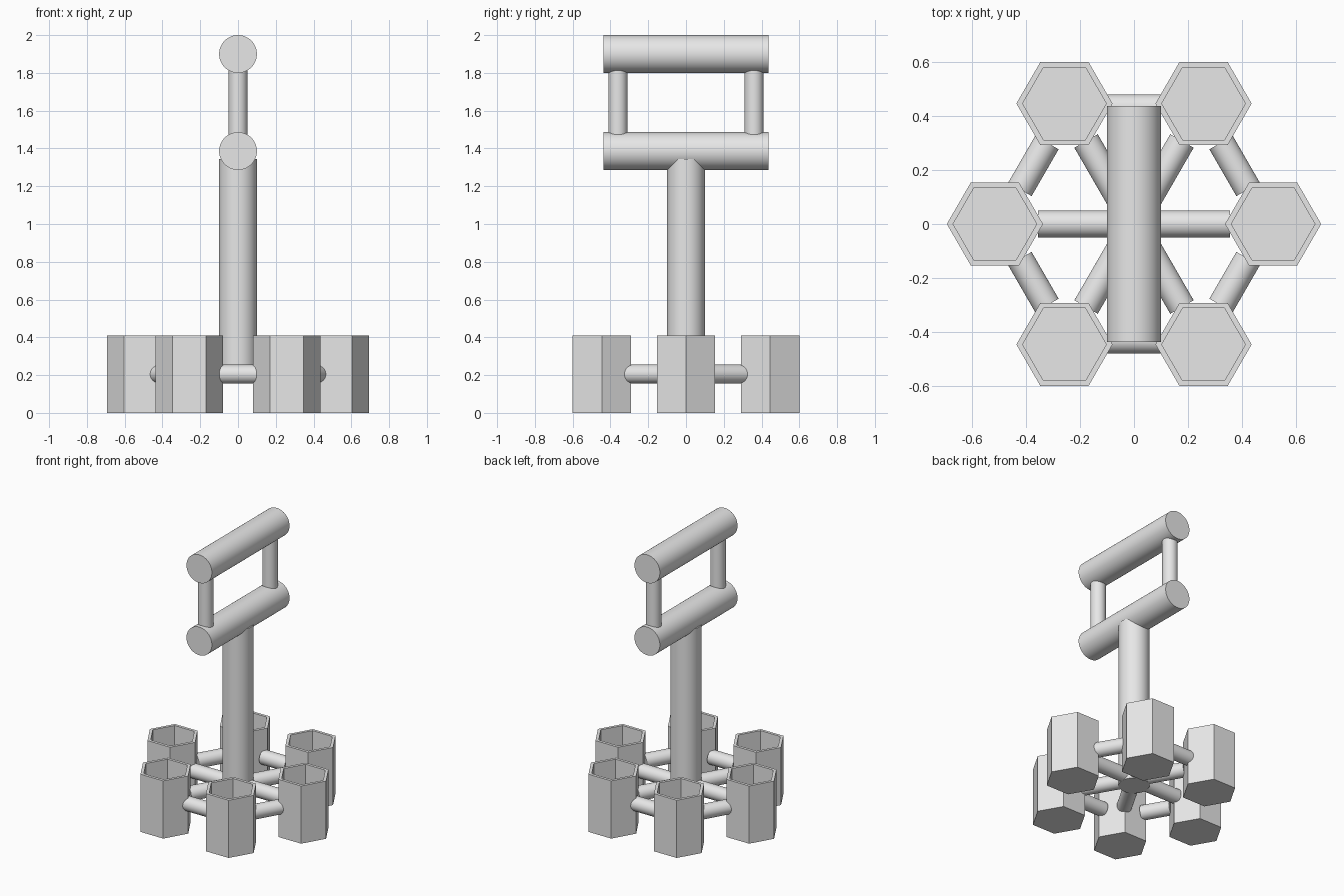
import bpy
import bmesh
from math import radians, cos, sin
from mathutils import Vector, Matrix

default = bpy.data.objects.get("Cube")
if default:
    bpy.data.objects.remove(default, do_unlink=True)

# Single plain grey for everything
grey = bpy.data.materials.new("light grey")
grey.use_nodes = True
colour = (0.8, 0.8, 0.8, 1)
grey.diffuse_color = colour
grey.node_tree.nodes["Principled BSDF"].inputs["Base Color"].default_value = colour

BAR_R, ROD_R = 0.1, 0.05
CUP_H, CUP_R, CUP_RING = 0.41, 0.178, 0.515
WALL, FLOOR = 0.02, 0.02
ROD_Z = CUP_H / 2
LOW_Z, TOP_Z, BAR_Y = 1.386, 1.9, 0.436


def add_object(name, bm, smooth):
    mesh = bpy.data.meshes.new(name)
    bm.to_mesh(mesh)
    bm.free()
    mesh.materials.append(grey)
    obj = bpy.data.objects.new(name, mesh)
    bpy.context.collection.objects.link(obj)
    if smooth:
        bpy.ops.object.select_all(action="DESELECT")
        obj.select_set(True)
        bpy.context.view_layer.objects.active = obj
        bpy.ops.object.shade_smooth_by_angle(angle=radians(30))
    return obj


def cylinder(name, start, end, radius):
    """Capped round bar between two points."""
    start, end = Vector(start), Vector(end)
    axis = end - start
    turn = axis.to_track_quat("Z", "Y").to_matrix().to_4x4()
    bm = bmesh.new()
    bmesh.ops.create_cone(bm, cap_ends=True, segments=64, radius1=radius,
                          radius2=radius, depth=axis.length,
                          matrix=Matrix.Translation((start + end) / 2) @ turn)
    return add_object(name, bm, True)


def hex_cup(name, x, y):
    """Open hexagonal cup with a thin wall and closed floor."""
    bm = bmesh.new()
    ring = [bm.verts.new((x + CUP_R * cos(radians(60 * i)),
                          y + CUP_R * sin(radians(60 * i)), 0)) for i in range(6)]
    base = bm.faces.new(ring)
    solid = bmesh.ops.extrude_face_region(bm, geom=[base], use_keep_orig=True)
    bmesh.ops.translate(bm, vec=(0, 0, CUP_H),
                        verts=[v for v in solid["geom"] if isinstance(v, bmesh.types.BMVert)])
    bmesh.ops.recalc_face_normals(bm, faces=bm.faces)
    top = max(bm.faces, key=lambda f: f.calc_center_median().z)
    bmesh.ops.inset_region(bm, faces=[top], thickness=WALL, use_even_offset=True)
    well = bmesh.ops.extrude_discrete_faces(bm, faces=[top])["faces"][0]
    bmesh.ops.translate(bm, vec=(0, 0, FLOOR - CUP_H), verts=well.verts)
    return add_object(name, bm, False)


# Central post and handle
cylinder("post", (0, 0, ROD_Z - ROD_R), (0, 0, 1.345), BAR_R)
cylinder("lower_handle_bar", (0, -BAR_Y, LOW_Z), (0, BAR_Y, LOW_Z), BAR_R)
cylinder("upper_handle_bar", (0, -BAR_Y, TOP_Z), (0, BAR_Y, TOP_Z), BAR_R)
for side, y in (("front", -0.36), ("back", 0.36)):
    cylinder(side + "_handle_strut", (0, y, LOW_Z + 0.05), (0, y, TOP_Z - 0.05), ROD_R)

# Ring of cups with spokes and linking rods
for i in range(6):
    a = radians(60 * i)
    hex_cup(f"cup_{i + 1}", CUP_RING * cos(a), CUP_RING * sin(a))
    cylinder(f"spoke_{i + 1}", (0, 0, ROD_Z),
             (0.355 * cos(a), 0.355 * sin(a), ROD_Z), ROD_R)
    b = a + radians(30)
    middle = Vector((0.43 * cos(b), 0.43 * sin(b), ROD_Z))
    half = Vector((-sin(b), cos(b), 0)) * 0.1
    cylinder(f"link_rod_{i + 1}", middle - half, middle + half, ROD_R)
